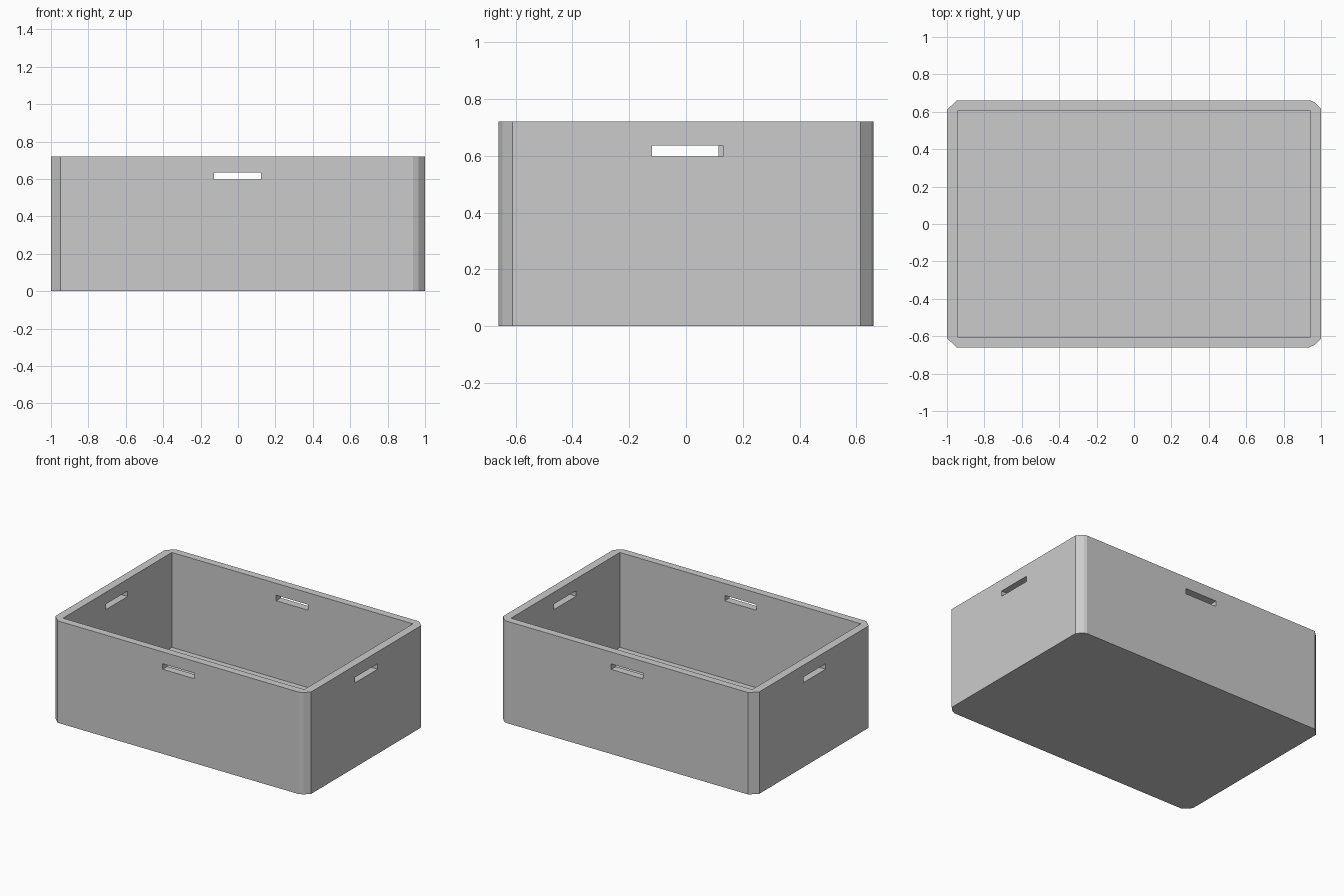
import bpy, bmesh

if "Cube" in bpy.data.objects:
    bpy.data.objects.remove(bpy.data.objects["Cube"])

HEIGHT, FLOOR = 0.72, 0.05

grey = bpy.data.materials.new("light grey plastic")
grey.diffuse_color = (0.6, 0.6, 0.6, 1)
grey.use_nodes = True
grey.node_tree.nodes["Principled BSDF"].inputs["Base Color"].default_value = grey.diffuse_color


def prism(name, outline, z0, z1):
    """Extrude a flat outline from z0 to z1."""
    bm = bmesh.new()
    face = bm.faces.new([bm.verts.new((x, y, z0)) for x, y in outline])
    top = bmesh.ops.extrude_face_region(bm, geom=[face])["geom"]
    verts = [v for v in top if isinstance(v, bmesh.types.BMVert)]
    bmesh.ops.translate(bm, verts=verts, vec=(0, 0, z1 - z0))
    bmesh.ops.recalc_face_normals(bm, faces=bm.faces)
    mesh = bpy.data.meshes.new(name)
    bm.to_mesh(mesh)
    bm.free()
    mesh.materials.append(grey)
    obj = bpy.data.objects.new(name, mesh)
    bpy.context.collection.objects.link(obj)
    return obj


def rect(x0, x1, y0, y1):
    return [(x0, y0), (x1, y0), (x1, y1), (x0, y1)]


def cut(target, cutter):
    """Subtract the cutter and remove it."""
    mod = target.modifiers.new("cut", 'BOOLEAN')
    mod.operation, mod.solver, mod.object = 'DIFFERENCE', 'EXACT', cutter
    bpy.context.view_layer.objects.active = target
    bpy.ops.object.modifier_apply(modifier=mod.name)
    bpy.data.objects.remove(cutter)


# Crate body: plain chamfers on the left, two-step chamfers on the right
outer = [(-1, -0.61), (-0.948, -0.66), (0.935, -0.66), (0.965, -0.647),
         (1, -0.612), (1, 0.615), (0.962, 0.653), (0.945, 0.66),
         (-0.948, 0.66), (-1, 0.61)]
crate = prism("crate", outer, 0, HEIGHT)

# Hollow interior
cut(crate, prism("hollow", rect(-0.942, 0.942, -0.607, 0.607), FLOOR, HEIGHT + 0.2))

# Hand slots through all four walls
slots = [(-0.127, 0.122, -0.75, -0.55), (-0.127, 0.122, 0.55, 0.75),
         (0.85, 1.1, -0.12, 0.13), (-1.1, -0.85, -0.13, 0.115)]
for s in slots:
    cut(crate, prism("slot", rect(*s), 0.597, 0.636))
